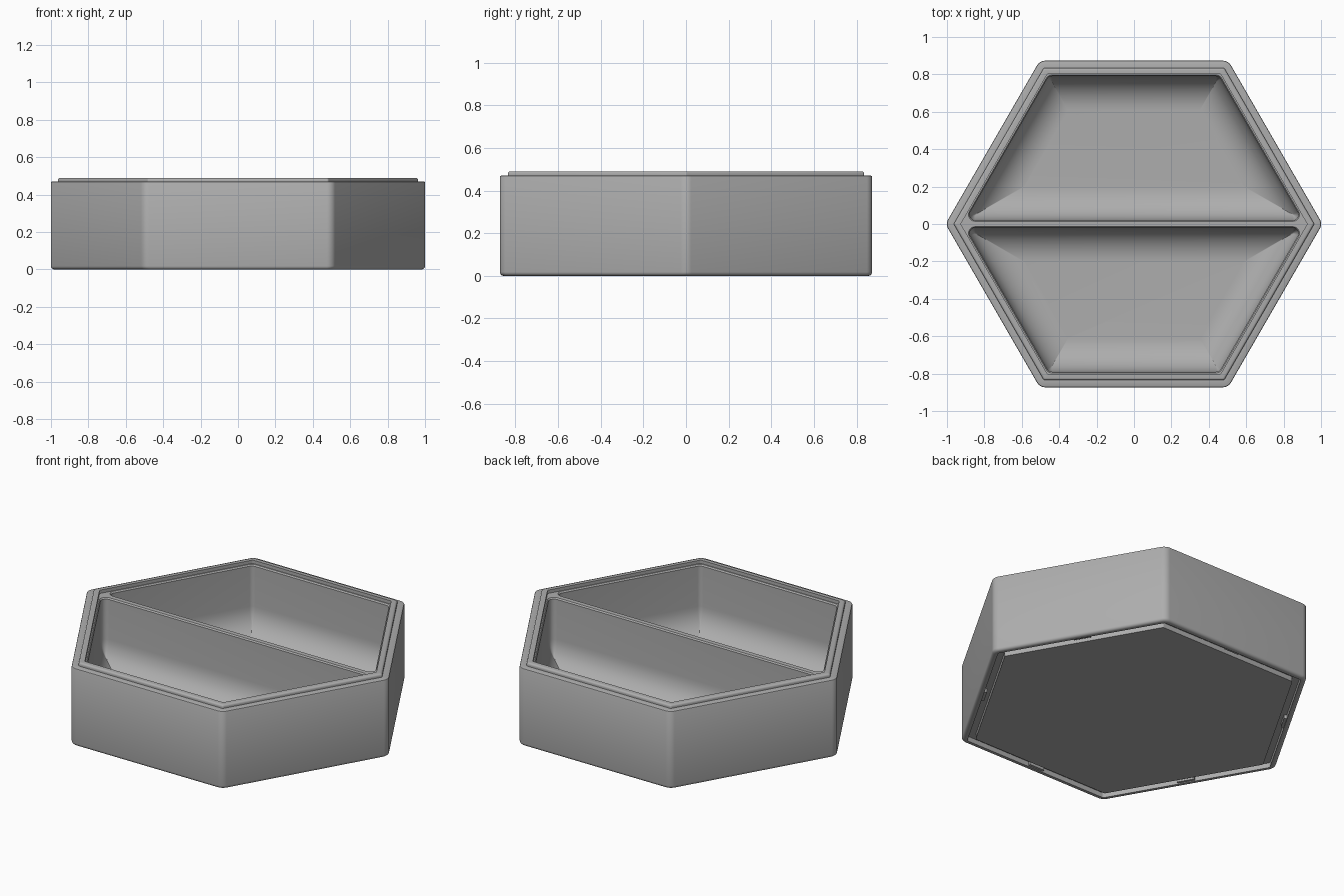
import bpy, bmesh, math
from mathutils import Vector, Matrix

if "Cube" in bpy.data.objects:
    bpy.data.objects.remove(bpy.data.objects["Cube"])

C30 = math.cos(math.radians(30))
BODY_TOP, LIP_TOP, FLOOR = 0.47, 0.49, 0.04
CAVITY, HALF_WALL, FILLET = 0.79, 0.02, 0.18

grey = bpy.data.materials.new("plain grey")
grey.use_nodes = True
grey.diffuse_color = (0.42, 0.42, 0.42, 1)
grey.node_tree.nodes["Principled BSDF"].inputs["Base Color"].default_value = (0.42, 0.42, 0.42, 1)


def hexagon(a):
    """Hexagon corners for a given centre-to-flat distance."""
    r = a / C30
    return [Vector((r * math.cos(k * math.pi / 3), r * math.sin(k * math.pi / 3))) for k in range(6)]


def half_hexagon(inset):
    """Compartment outline, moved inward by inset."""
    a, b = CAVITY - inset, HALF_WALL + inset
    x = (a - b / 2) / C30
    t = a * math.tan(math.pi / 6)
    return [Vector(p) for p in ((x, b), (t, a), (-t, a), (-x, b))]


def rounded(points, radius, steps=8):
    """Replace each corner of a convex outline by an arc."""
    out = []
    for i, p in enumerate(points):
        d1 = (points[i - 1] - p).normalized()
        d2 = (points[(i + 1) % len(points)] - p).normalized()
        half = d1.angle(d2) / 2
        centre = p + (d1 + d2).normalized() * radius / math.sin(half)
        start = p + d1 * radius / math.tan(half) - centre
        sweep = math.pi - 2 * half
        for s in range(steps + 1):
            out.append(centre + Matrix.Rotation(sweep * s / steps, 2) @ start)
    return out


def finish(name, bm):
    bmesh.ops.recalc_face_normals(bm, faces=bm.faces)
    mesh = bpy.data.meshes.new(name)
    bm.to_mesh(mesh)
    bm.free()
    mesh.materials.append(grey)
    ob = bpy.data.objects.new(name, mesh)
    bpy.context.collection.objects.link(ob)
    return ob


def loft(name, rings, flip=1):
    """Closed solid through a stack of (outline, z) rings."""
    bm = bmesh.new()
    loops = [[bm.verts.new((p.x, p.y * flip, z)) for p in pts] for pts, z in rings]
    for lo, hi in zip(loops, loops[1:]):
        n = len(lo)
        for i in range(n):
            j = (i + 1) % n
            bm.faces.new((lo[i], lo[j], hi[j], hi[i]))
    bm.faces.new(loops[0])
    bm.faces.new(loops[-1])
    return finish(name, bm)


# Body section: base plate, stacking groove, outer wall, stacking lip, inner ledge
OUT, EDGE = 0.873, 0.018
section = [(0.80, 0, 0.01), (0.80, 0.03, 0.01), (0.842, 0.03, 0.015), (0.842, 0, 0.015)]
for k in range(6):
    a = k * math.pi / 10
    section.append((OUT - EDGE * (1 - math.sin(a)), EDGE * (1 - math.cos(a)), 0.05))
section += [(OUT, BODY_TOP - 0.006, 0.05), (OUT - 0.002, BODY_TOP - 0.002, 0.05),
            (OUT - 0.006, BODY_TOP, 0.05), (0.835, BODY_TOP, 0.012)]
for k in range(5):
    a = k * math.pi / 8
    section.append((0.835 - 0.012 * (1 - math.cos(a)), LIP_TOP - 0.012 * (1 - math.sin(a)), 0.012))
section += [(0.802, LIP_TOP, 0.008), (0.802, BODY_TOP, 0.008)]
body = loft("tray_body", [(rounded(hexagon(a), r), z) for a, z, r in section])

# Two compartments with deep floor fillets, cut from the body
profile = [(-0.006, BODY_TOP + 0.05), (-0.006, BODY_TOP), (0, BODY_TOP - 0.008)]
for k in range(13):
    a = k * math.pi / 24
    profile.append((FILLET * (1 - math.cos(a)), FLOOR + FILLET * (1 - math.sin(a))))
rings = [(rounded(half_hexagon(t), max(0.03 - t, 0.002)), z) for t, z in profile]
bpy.context.view_layer.objects.active = body
for side, name in ((1, "back_compartment_cutter"), (-1, "front_compartment_cutter")):
    cutter = loft(name, rings, side)
    cutter.hide_render = True
    mod = body.modifiers.new("compartment", "BOOLEAN")
    mod.operation, mod.solver, mod.object = "DIFFERENCE", "EXACT", cutter
    bpy.ops.object.modifier_apply(modifier=mod.name)
    bpy.data.objects.remove(cutter)

bpy.ops.object.select_all(action="DESELECT")
body.select_set(True)
bpy.ops.object.shade_smooth_by_angle(angle=math.radians(30))

# Small grip tabs in the groove, one per side
bm = bmesh.new()
for k in range(6):
    turn = Matrix.Rotation(math.radians(30 + 60 * k), 4, "Z")
    place = Matrix.Translation((0.836, 0, 0.016)) @ Matrix.Diagonal((0.02, 0.1, 0.022, 1))
    bmesh.ops.create_cube(bm, size=1, matrix=turn @ place)
finish("groove_tabs", bm)
